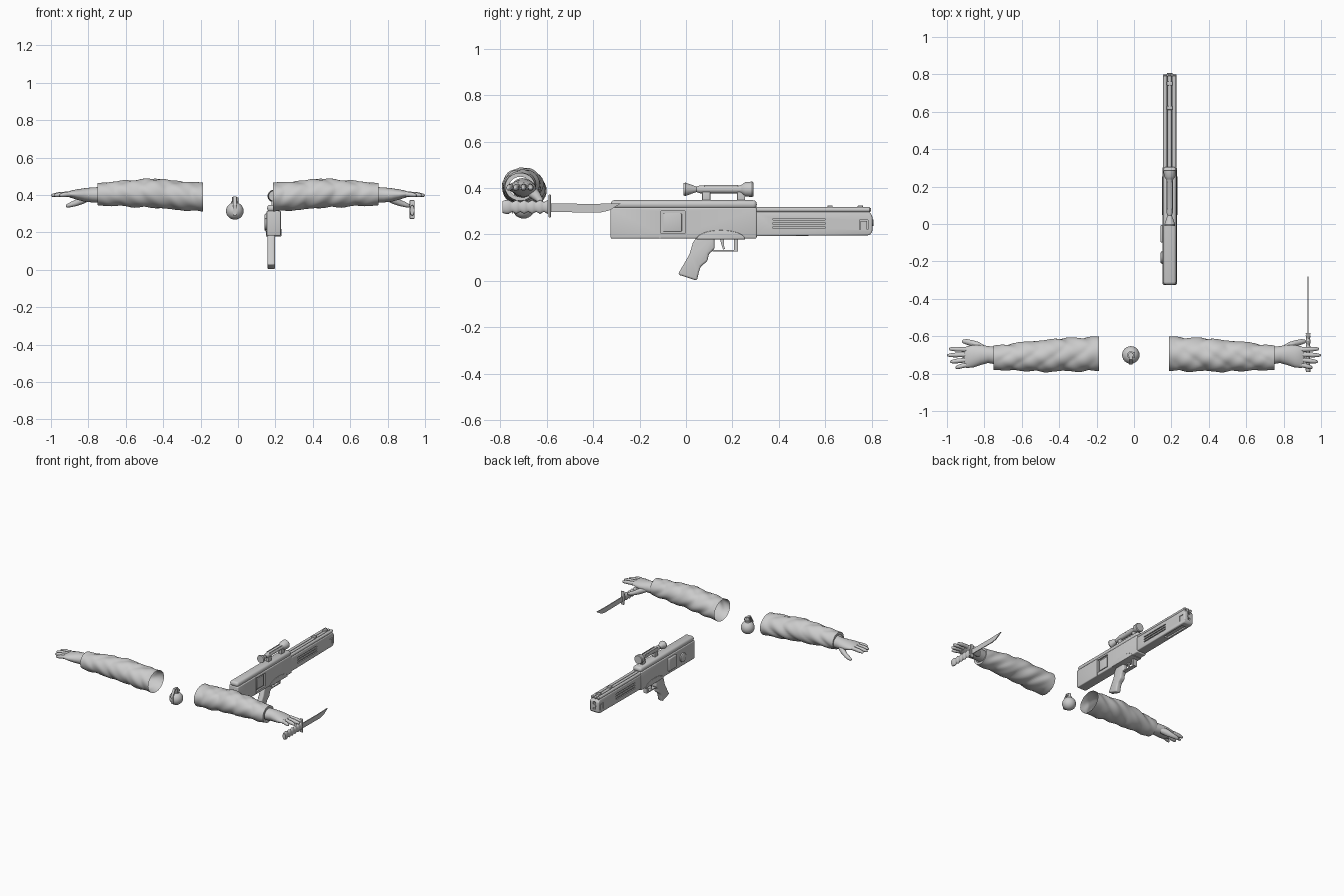
import bpy
import bmesh
from math import sin, cos, pi, tau

default = bpy.data.objects.get("Cube")
if default:
    bpy.data.objects.remove(default, do_unlink=True)

grey = bpy.data.materials.new("plain grey")
grey.use_nodes = True
grey.diffuse_color = (0.6, 0.6, 0.6, 1)
shader = next(n for n in grey.node_tree.nodes if n.type == 'BSDF_PRINCIPLED')
shader.inputs["Base Color"].default_value = grey.diffuse_color


def finish(name, bm, smooth=None):
    """Turn a bmesh into a named, coloured object."""
    bmesh.ops.recalc_face_normals(bm, faces=bm.faces)
    mesh = bpy.data.meshes.new(name)
    bm.to_mesh(mesh)
    bm.free()
    mesh.materials.append(grey)
    obj = bpy.data.objects.new(name, mesh)
    bpy.context.collection.objects.link(obj)
    bpy.ops.object.select_all(action='DESELECT')
    obj.select_set(True)
    bpy.context.view_layer.objects.active = obj
    if smooth:
        bpy.ops.object.shade_smooth_by_angle(angle=smooth)
    return obj


def place(axis, a, u, v):
    return {'x': (a, u, v), 'y': (u, a, v), 'z': (u, v, a)}[axis]


def loft(name, axis, stations, sides=16, caps=True, smooth=0.8):
    """Skin elliptical rings (along, centre u, centre v, radius u, radius v)."""
    bm = bmesh.new()
    rings = []
    for a, u, v, ru, rv in stations:
        rings.append([bm.verts.new(place(axis, a, u + ru * cos(tau * i / sides),
                                         v + rv * sin(tau * i / sides)))
                      for i in range(sides)])
    for low, high in zip(rings, rings[1:]):
        for i in range(sides):
            j = (i + 1) % sides
            bm.faces.new((low[i], low[j], high[j], high[i]))
    if caps:
        bm.faces.new(rings[0])
        bm.faces.new(rings[-1])
    return finish(name, bm, smooth)


def turned(name, axis, u, v, profile, sides=20):
    """Round part from (along, radius) pairs."""
    return loft(name, axis, [(a, u, v, r, r) for a, r in profile], sides, smooth=0.6)


def plate(name, outline, x0, x1, bevel=0.0):
    """Extrude a (y, z) outline across x."""
    bm = bmesh.new()
    face = bm.faces.new([bm.verts.new((x0, y, z)) for y, z in outline])
    out = bmesh.ops.extrude_face_region(bm, geom=[face])
    for item in out["geom"]:
        if isinstance(item, bmesh.types.BMVert):
            item.co.x = x1
    obj = finish(name, bm)
    if bevel:
        mod = obj.modifiers.new("soft edges", 'BEVEL')
        mod.width, mod.segments, mod.limit_method = bevel, 3, 'ANGLE'
        bpy.ops.object.modifier_apply(modifier=mod.name)
        bpy.ops.object.shade_smooth_by_angle(angle=0.6)
    return obj


def box(name, xs, ys, zs, bevel=0.0):
    (y0, y1), (z0, z1) = ys, zs
    return plate(name, [(y0, z0), (y1, z0), (y1, z1), (y0, z1)], *xs, bevel)


def cut(obj, xs, ys, zs):
    """Sink a box-shaped recess into a part."""
    cutter = box("cutter", xs, ys, zs)
    cutter.hide_render = True
    mod = obj.modifiers.new("recess", 'BOOLEAN')
    mod.operation, mod.solver, mod.object = 'DIFFERENCE', 'EXACT', cutter
    bpy.context.view_layer.objects.active = obj
    bpy.ops.object.modifier_apply(modifier=mod.name)
    bpy.data.objects.remove(cutter, do_unlink=True)


def mirror(obj):
    mod = obj.modifiers.new("other arm", 'MIRROR')
    mod.use_axis[0], mod.use_mirror_merge = True, False


# Sleeves: open cloth tubes with slanted folds, tucked in at the cuff
def sleeve():
    bm = bmesh.new()
    rows, sides = 60, 40
    start, end = 0.187, 0.75
    rings = []
    for k in range(rows + 2):
        t = min(k / rows, 1)
        tuck = 0.72 if k > rows else 1
        bulge = sin(pi * t) ** 2
        cy, cz = -0.693 - 0.022 * t, 0.388 + 0.017 * t + 0.012 * bulge
        ry, rz = 0.092 - 0.027 * t + 0.006 * bulge, 0.077 - 0.017 * t + 0.008 * bulge
        ring = []
        for i in range(sides):
            a = tau * i / sides
            fold = abs(sin(13 * t + 1.6 * sin(a + 1) + 0.8 * sin(2 * a))) - 0.6
            fold += 0.5 * sin(27 * t + 2 * a) * sin(3 * a + 9 * t)
            r = tuck * (1 + 0.085 * fold * min(1, 7 * t + 0.2, 8 * (1 - t) + 0.15))
            ring.append(bm.verts.new((start + (end - start) * t,
                                      cy + ry * r * cos(a), cz + rz * r * sin(a))))
        rings.append(ring)
    for low, high in zip(rings, rings[1:]):
        for i in range(sides):
            j = (i + 1) % sides
            bm.faces.new((low[i], low[j], high[j], high[i]))
    return finish("sleeve", bm, 1.0)


mirror(sleeve())

# Hands: wrist and palm, four fingers and a drooping thumb
mirror(loft("palm", 'x', [
    (0.73, -0.705, 0.4, 0.047, 0.042), (0.78, -0.698, 0.4, 0.045, 0.04),
    (0.82, -0.7, 0.4, 0.054, 0.036), (0.86, -0.707, 0.402, 0.06, 0.028),
    (0.895, -0.712, 0.404, 0.058, 0.019), (0.91, -0.712, 0.403, 0.05, 0.01)], 24))
fingers = [("index", -0.672, -0.668, 0.99), ("middle", -0.698, -0.702, 1.0),
           ("ring", -0.724, -0.737, 0.985), ("little", -0.748, -0.768, 0.955)]
for label, root, tip, reach in fingers:
    joints = []
    for t, r in ((0, 0.8), (0.3, 1), (0.5, 0.88), (0.62, 0.95), (0.85, 0.75), (0.96, 0.5), (1, 0.1)):
        joints.append((0.875 + (reach - 0.875) * t, root + (tip - root) * t,
                       0.405 - 0.008 * t * t, 0.0135 * r, 0.0145 * r))
    mirror(loft(label + "_finger", 'x', joints, 12))
mirror(loft("thumb", 'x', [
    (0.79, -0.675, 0.39, 0.02, 0.02), (0.83, -0.655, 0.375, 0.024, 0.024),
    (0.865, -0.638, 0.358, 0.017, 0.018), (0.895, -0.63, 0.348, 0.015, 0.014),
    (0.915, -0.628, 0.342, 0.009, 0.009), (0.92, -0.628, 0.341, 0.003, 0.003)], 12))

# Knife: ribbed grip, crossguard and clipped blade
KX, KZ = 0.931, 0.318
grip = [(-0.79, KX, KZ, 0.012, 0.026), (-0.775, KX, KZ, 0.014, 0.03)]
for k in range(21):
    swell = 0.85 + 0.15 * cos(tau * k / 4)
    grip.append((-0.765 + 0.0085 * k, KX, KZ, 0.014 * swell, 0.03 * swell))
loft("knife_grip", 'y', grip)
box("knife_guard", (KX - 0.013, KX + 0.013), (-0.592, -0.582), (0.272, 0.372), 0.004)
plate("knife_blade", [(-0.585, 0.296), (-0.37, 0.294), (-0.33, 0.303), (-0.28, 0.334),
                      (-0.4, 0.331), (-0.585, 0.333)], KX - 0.003, KX + 0.003)

# Grenade: round body, fuze, lever and pull ring
GX, GY = -0.017, -0.7
turned("grenade_body", 'z', GX, GY,
       [(0.314 - 0.046 * cos(pi * k / 14), 0.046 * sin(pi * k / 14) + 0.001) for k in range(15)], 24)
turned("grenade_fuze", 'z', GX, GY, [(0.35, 0.02), (0.364, 0.02), (0.366, 0.014), (0.388, 0.014)])
plate("grenade_lever", [(-0.69, 0.392), (-0.725, 0.392), (-0.752, 0.345), (-0.75, 0.29),
                        (-0.745, 0.29), (-0.745, 0.343), (-0.72, 0.384), (-0.69, 0.384)],
      GX - 0.009, GX + 0.009)
bpy.ops.mesh.primitive_torus_add(location=(GX + 0.018, GY, 0.372), rotation=(0, pi / 2, 0),
                                 major_radius=0.013, minor_radius=0.002,
                                 major_segments=20, minor_segments=6)
ring = bpy.context.object
ring.name = "grenade_ring"
ring.data.materials.append(grey)

# Rifle body: rear housing, top cover and fore-end with recesses
LEFT, RIGHT, MID = 0.153, 0.229, 0.191
rear = box("rifle_housing", (LEFT, RIGHT), (-0.325, 0.305), (0.182, 0.315), 0.006)
cut(rear, (RIGHT - 0.012, 0.3), (-0.108, -0.005), (0.203, 0.3))
cut(rear, (RIGHT - 0.004, 0.3), (-0.114, -0.11), (0.17, 0.31))
box("port_cover", (RIGHT - 0.014, RIGHT - 0.005), (-0.098, -0.018), (0.212, 0.29), 0.003)
box("top_cover", (LEFT + 0.003, RIGHT - 0.003), (-0.325, 0.305), (0.31, 0.347), 0.016)
fore = plate("fore_end", [(0.3, 0.192), (0.79, 0.196), (0.803, 0.21), (0.803, 0.28),
                          (0.79, 0.297), (0.3, 0.297)], LEFT + 0.002, RIGHT - 0.002, 0.006)
for side in ((0, LEFT + 0.01), (RIGHT - 0.01, 0.3)):
    for z in (0.229, 0.247, 0.265):
        cut(fore, side, (0.375, 0.6), (z - 0.004, z + 0.004))
    cut(fore, side, (0.747, 0.751), (0.22, 0.262))
    cut(fore, side, (0.747, 0.785), (0.258, 0.262))
    cut(fore, side, (0.781, 0.785), (0.22, 0.262))
cut(fore, (MID - 0.018, MID + 0.018), (0.56, 0.75), (0.1, 0.206))
cut(fore, (MID - 0.01, MID + 0.01), (0.77, 0.9), (0.225, 0.28))
for x in (MID - 0.024, MID, MID + 0.024):
    turned("top_rib", 'y', x, 0.306, [(0.3, 0.011), (0.79, 0.011), (0.797, 0.006)], 12)
turned("muzzle", 'y', MID, 0.25, [(0.74, 0.014), (0.808, 0.014)])
for y in (0.61, 0.74):
    box("sight_block", (MID - 0.016, MID + 0.016), (y, y + 0.022), (0.305, 0.325), 0.003)

# Rifle left-hand details: rotary knob and bolt cover
turned("rotary_knob", 'x', -0.18, 0.245, [(0.141, 0.024), (0.145, 0.032), (0.16, 0.034)], 24)
box("bolt_cover", (0.142, 0.16), (-0.1, -0.005), (0.205, 0.3), 0.008)

# Pistol grip, trigger and guard
arch = [(0.15 - 0.105 * cos(pi * k / 12), 0.178 + 0.04 * sin(pi * k / 12)) for k in range(13)]
plate("trigger_housing", arch, LEFT - 0.003, RIGHT + 0.003, 0.003)
plate("pistol_grip", [(0.047, 0.19), (0.122, 0.19), (0.124, 0.138), (0.098, 0.115),
                      (0.093, 0.085), (0.064, 0.062), (0.055, 0.035), (0.047, 0.0),
                      (-0.035, 0.027), (0.015, 0.114), (0.03, 0.165)], 0.158, 0.198, 0.009)
plate("trigger", [(0.145, 0.185), (0.165, 0.185), (0.163, 0.155), (0.168, 0.137),
                  (0.16, 0.135), (0.153, 0.155)], 0.172, 0.184)
GUARD = (0.164, 0.192)
box("guard_bottom", GUARD, (0.115, 0.225), (0.126, 0.133))
box("guard_front", GUARD, (0.207, 0.225), (0.128, 0.185))

# Scope on two mounts
turned("scope", 'y', MID, 0.394, [
    (-0.01, 0.027), (-0.002, 0.029), (0.005, 0.026), (0.045, 0.012), (0.06, 0.017), (0.235, 0.017),
    (0.24, 0.02), (0.255, 0.031), (0.285, 0.033), (0.29, 0.03)], 24)
for x in (MID - 0.012, MID + 0.012):
    box("scope_strip", (x - 0.002, x + 0.002), (0.08, 0.225), (0.385, 0.412))
for y in (0.07, 0.22):
    box("scope_mount", (MID - 0.012, MID + 0.012), (y, y + 0.035), (0.34, 0.386), 0.003)
